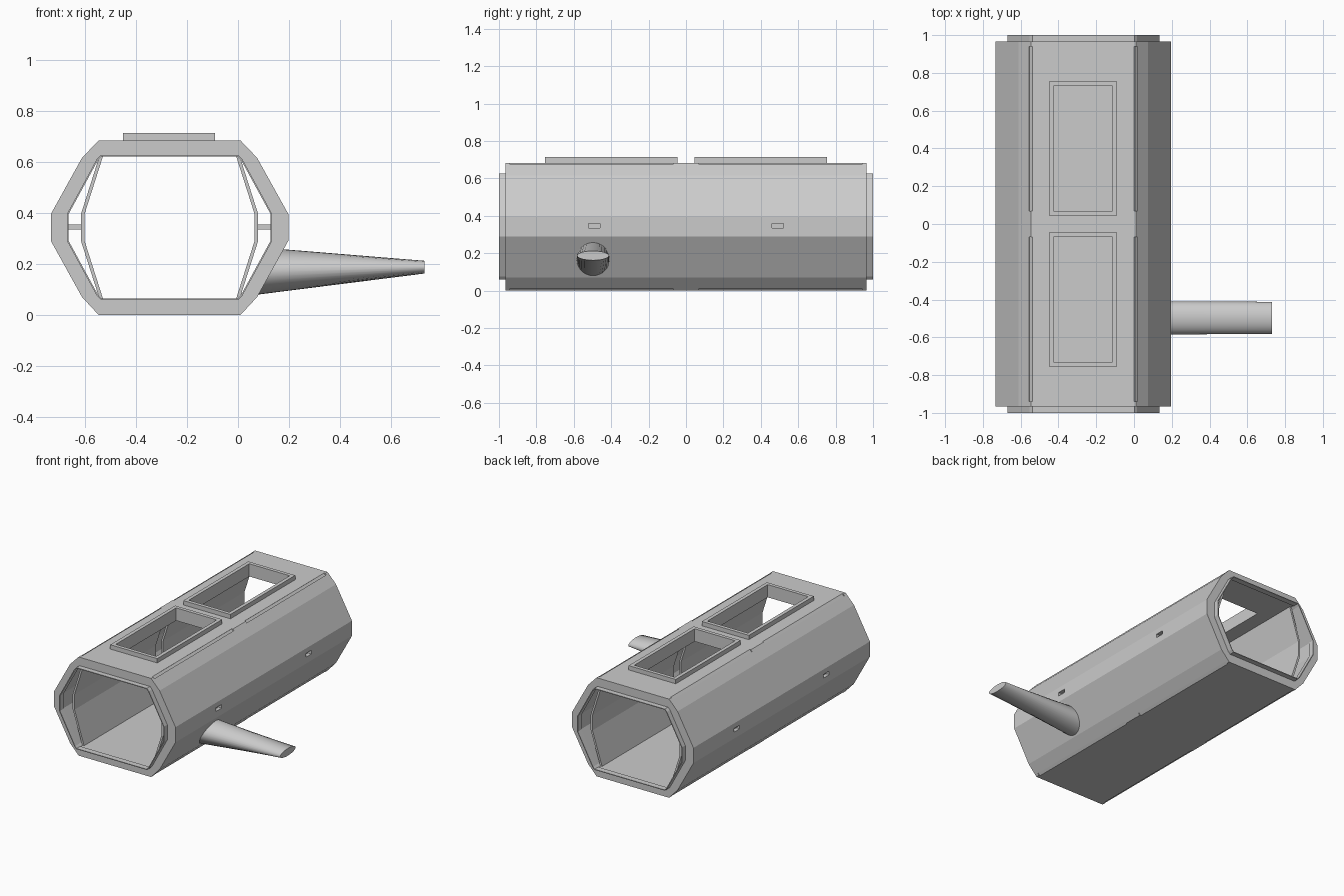
import bpy, bmesh, math
from mathutils import Matrix

if "Cube" in bpy.data.objects:
    bpy.data.objects.remove(bpy.data.objects["Cube"])

CX = -0.268  # hull centre line in x


def finish(name, verts, faces):
    me = bpy.data.meshes.new(name)
    me.from_pydata(verts, [], faces)
    bm = bmesh.new()
    bm.from_mesh(me)
    bmesh.ops.recalc_face_normals(bm, faces=bm.faces)
    bm.to_mesh(me)
    bm.free()
    ob = bpy.data.objects.new(name, me)
    bpy.context.collection.objects.link(ob)
    return ob


def full(half):
    """Mirror a right-hand half profile into a closed loop."""
    return half + [(-x, z) for x, z in reversed(half)]


def band(name, outer, inner, y0, y1):
    """Closed tube along y between two profiles."""
    n = len(outer)
    verts = [(CX + x, y, z) for p, y in ((outer, y0), (outer, y1), (inner, y1), (inner, y0)) for x, z in p]
    faces = []
    for r in range(4):
        for i in range(n):
            j, s = (i + 1) % n, (r + 1) % 4
            faces.append((r * n + i, r * n + j, s * n + j, s * n + i))
    return finish(name, verts, faces)


def box(name, x0, x1, y0, y1, z0, z1, angle=0):
    bm = bmesh.new()
    m = Matrix.Translation(((x0 + x1) / 2, (y0 + y1) / 2, (z0 + z1) / 2))
    m = m @ Matrix.Rotation(angle, 4, 'Y') @ Matrix.Diagonal((x1 - x0, y1 - y0, z1 - z0, 1))
    bmesh.ops.create_cube(bm, size=1, matrix=m)
    me = bpy.data.meshes.new(name)
    bm.to_mesh(me)
    bm.free()
    ob = bpy.data.objects.new(name, me)
    bpy.context.collection.objects.link(ob)
    return ob


def cut(target, cutter):
    bpy.context.view_layer.objects.active = target
    mod = target.modifiers.new("cut", 'BOOLEAN')
    mod.operation, mod.solver, mod.object = 'DIFFERENCE', 'EXACT', cutter
    bpy.ops.object.modifier_apply(modifier=mod.name)
    bpy.data.objects.remove(cutter)


# Hull shell
outer = full([(.278, 0), (.343, .07), (.465, .29), (.465, .395), (.343, .615), (.278, .683)])
inner = full([(.27, .06), (.285, .075), (.402, .29), (.402, .395), (.285, .61), (.27, .625)])
lip_in = full([(.268, .065), (.28, .078), (.396, .291), (.396, .394), (.28, .607), (.268, .62)])
hull = band("hull", outer, inner, -.965, .965)

# Thin lips at both ends
band("front_lip", inner, lip_in, -1, -.96)
band("back_lip", inner, lip_in, .96, 1)

for s in (-1, 1):
    # Roof hatch opening and raised frame
    y0, y1 = sorted((s * .045, s * .755))
    t = .025
    cut(hull, box("cutter", -.45 + t, -.09 - t, y0 + t, y1 - t, .5, .8))
    frame = box("hatch_frame", -.45, -.09, y0, y1, .68, .713)
    cut(frame, box("cutter", -.45 + t, -.09 - t, y0 + t, y1 - t, .5, .8))

    for side in (-1, 1):
        # Shallow grooves along the upper and lower edges
        for z in (.683, 0):
            x = CX + side * .282
            g0, g1 = sorted((s * .07, s * .94))
            cut(hull, box("cutter", x - .009, x + .009, g0, g1, z - .012, z + .012, math.pi / 4))

        # Peg holding the liner, with a small socket outside
        xs = sorted((CX + side * .44, CX + side * .5))
        cut(hull, box("cutter", xs[0], xs[1], s * .49 - .03, s * .49 + .03, .335, .36))
        xs = sorted((CX + side * .335, CX + side * .41))
        box("liner_peg", xs[0], xs[1], s * .49 - .03, s * .49 + .03, .335, .355)

        # Inner wall liner
        arc = [(.272, .055), (.347, .29), (.347, .395), (.272, .63)]
        prof = arc + [(x - .014, z) for x, z in reversed(arc)]
        n = len(prof)
        l0, l1 = sorted((s * .04, s * .93))
        verts = [(CX + side * x, y, z) for y in (l0, l1) for x, z in prof]
        faces = [(i, (i + 1) % n, n + (i + 1) % n, n + i) for i in range(n)]
        for k in range(3):
            q = (k, k + 1, n - 2 - k, n - 1 - k)
            faces += [q, tuple(v + n for v in q)]
        finish("wall_liner", verts, faces)

# Tapered side spout, round at the hull and flat oval at the tip
N = 32
verts = []
for xc, zc, ry, rz, slant in ((.115, .168, .088, .09, .05), (.73, .187, .085, .025, 0)):
    for i in range(N):
        a = 2 * math.pi * i / N
        verts.append((xc + slant * math.sin(a), -.497 + ry * math.cos(a), zc + rz * math.sin(a)))
faces = [(i, (i + 1) % N, N + (i + 1) % N, N + i) for i in range(N)]
faces += [tuple(range(N)), tuple(range(N, 2 * N))]
spout = finish("side_spout", verts, faces)
bpy.ops.object.select_all(action='DESELECT')
spout.select_set(True)
bpy.context.view_layer.objects.active = spout
bpy.ops.object.shade_smooth_by_angle(angle=math.radians(35))
